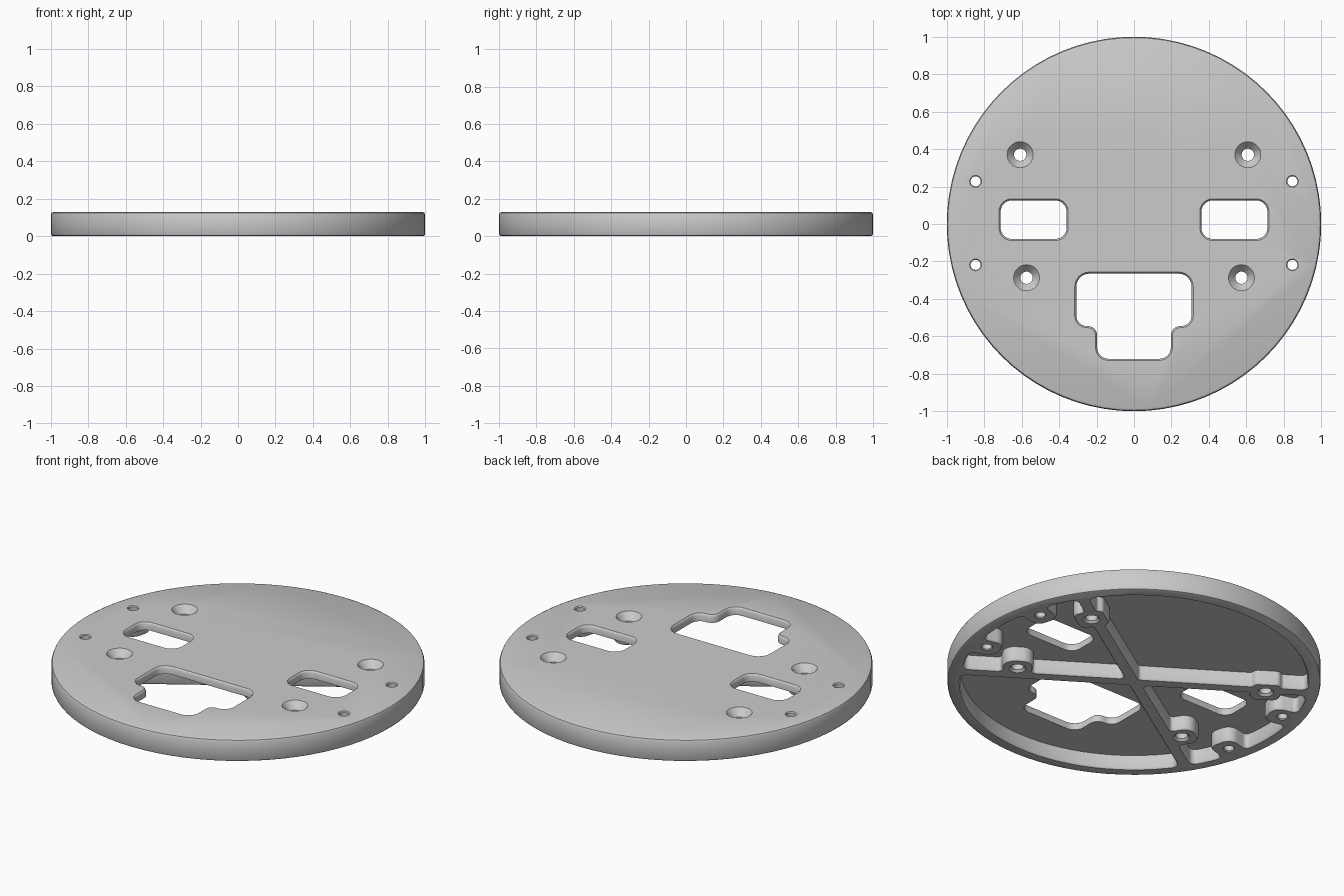
import bpy, bmesh, math
from mathutils import Vector

if "Cube" in bpy.data.objects:
    bpy.data.objects.remove(bpy.data.objects["Cube"])

H, FLOOR, RIM = 0.13, 0.085, 0.93      # plate height, pocket depth, pocket radius
RIB, HALF = math.radians(33), 0.036    # rib direction and half width


def polar(r, deg):
    a = math.radians(deg)
    return (r * math.cos(a), r * math.sin(a))


def circle(cx, cy, r, n):
    return [Vector((cx + r * math.cos(2 * math.pi * i / n), cy + r * math.sin(2 * math.pi * i / n)))
            for i in range(n)]


def rounded(pts, steps=6):
    """Outline from (x, y, corner radius) points."""
    out = []
    for i, (x, y, r) in enumerate(pts):
        p = Vector((x, y))
        a = (Vector(pts[i - 1][:2]) - p).normalized()
        b = (Vector(pts[(i + 1) % len(pts)][:2]) - p).normalized()
        ang = a.angle(b)
        if r == 0 or ang > 3.0:
            out.append(p)
            continue
        c = p + (a + b).normalized() * (r / math.sin(ang / 2))
        t = r / math.tan(ang / 2)
        u, v = p + a * t - c, p + b * t - c
        sweep = u.angle(v)
        for k in range(steps + 1):
            f = k / steps
            out.append(c + (u * math.sin((1 - f) * sweep) + v * math.sin(f * sweep)) / math.sin(sweep))
    return out


def prism(name, outline, layers):
    """Solid from an outline, stacked as (z, outward offset) layers."""
    n = len(outline)
    area = sum(outline[i - 1].x * outline[i].y - outline[i].x * outline[i - 1].y for i in range(n))
    if area < 0:
        outline = outline[::-1]
    normals = []
    for i in range(n):
        d1 = (outline[i] - outline[i - 1]).normalized()
        d2 = (outline[(i + 1) % n] - outline[i]).normalized()
        m = Vector((d1.y + d2.y, -d1.x - d2.x)).normalized()
        normals.append(m / max(0.4, m.dot(Vector((d1.y, -d1.x)))))
    bm = bmesh.new()
    rings = [[bm.verts.new((*(p + m * o), z)) for p, m in zip(outline, normals)] for z, o in layers]
    for lo, hi in zip(rings, rings[1:]):
        for i in range(n):
            j = (i + 1) % n
            bm.faces.new((lo[i], lo[j], hi[j], hi[i]))
    bm.faces.new(rings[0][::-1])
    bm.faces.new(rings[-1])
    mesh = bpy.data.meshes.new(name)
    bm.to_mesh(mesh)
    bm.free()
    ob = bpy.data.objects.new(name, mesh)
    bpy.context.collection.objects.link(ob)
    return ob


def volume(mesh):
    bm = bmesh.new()
    bm.from_mesh(mesh)
    v = bm.calc_volume()
    bm.free()
    return v


def cut(target, cutter):
    """Subtract the cutter, keeping only a sound result."""
    before = volume(target.data)
    for solver in ("EXACT", "MANIFOLD", "FLOAT"):
        mod = target.modifiers.new("cut", "BOOLEAN")
        mod.operation, mod.solver, mod.object = "DIFFERENCE", solver, cutter
        deps = bpy.context.evaluated_depsgraph_get()
        deps.update()
        mesh = bpy.data.meshes.new_from_object(target.evaluated_get(deps))
        target.modifiers.remove(mod)
        if before * 0.5 < volume(mesh) < before - 1e-6:
            target.data = mesh
            return


def along_rib(s, q):
    """Point s along the upper right rib, q to its right-hand side."""
    return (s * math.cos(RIB) + q * math.sin(RIB), s * math.sin(RIB) - q * math.cos(RIB))


def mirror_x(pts):
    return [(-x, y, r) for x, y, r in pts]


# Round plate with softened edges
plate = prism("base_plate", circle(0, 0, 1, 80),
              [(0, -0.012), (0.004, -0.004), (0.012, 0), (H - 0.016, 0), (H - 0.005, -0.005), (H, -0.016)])
cutters = []

POCKET = [(-0.01, 0.016), (0.003, 0.004), (0.01, 0), (FLOOR, 0)]
THROUGH = [(-0.1, 0), (H - 0.012, 0), (H - 0.004, 0.004), (H + 0.01, 0.02)]


# Side pockets, wrapped around screw and pin bosses
def side_half(s, q, r):
    w = 0.083
    pts = [(*along_rib(s - w, HALF), 0.022), (*along_rib(s - w, q), r),
           (*along_rib(s + w, q), r), (*along_rib(s + w, HALF), 0.022),
           (*along_rib(RIM, HALF), 0.035)]
    pts += [(*polar(RIM, a), 0) for a in (27.3, 25.2, 23)]
    pts += [(*polar(RIM, 19.8), 0.025), (*polar(0.795, 20.4), 0.06),
            (*polar(0.795, 9.2), 0.06), (*polar(RIM, 9.8), 0.025)]
    pts += [(*polar(RIM, a), 0) for a in (6.5, 3.5)]
    return pts


upper = side_half(0.713, 0.107, 0.043)
lower = [(x, -y, r) for x, y, r in side_half(0.638, 0.158, 0.065)]
side = [(HALF / math.sin(RIB), 0, 0.02)] + upper + [(RIM, 0, 0)] + lower[::-1]

# Back pocket, with small bumps for the screw bosses
apex = HALF / math.cos(RIB)
back_half = [(*along_rib(0.63, -HALF), 0.02), (*along_rib(0.65, -0.066), 0.03),
             (*along_rib(0.776, -0.066), 0.03), (*along_rib(0.796, -HALF), 0.02),
             (*along_rib(RIM, -HALF), 0.035)]
back_half += [(*polar(RIM, a), 0) for a in range(39, 90, 4)]
back = [(0, apex, 0.02)] + back_half + mirror_x(back_half)[::-1]

# Front pocket, plain sector
front_half = [(*along_rib(RIM, -HALF), 0.035)] + [(*polar(RIM, a), 0) for a in range(39, 90, 4)]
front = [(x, -y, r) for x, y, r in [(0, apex, 0.02)] + front_half + mirror_x(front_half)[::-1]]

for name, pts in (("right_pocket", side), ("left_pocket", mirror_x(side)),
                  ("back_pocket", back), ("front_pocket", front)):
    cutters.append(prism(name, rounded(pts), POCKET))

# Stepped front opening
half = [(0.308, -0.265, 0.07), (0.308, -0.545, 0.055), (0.197, -0.545, 0.05), (0.197, -0.72, 0.06)]
cutters.append(prism("front_opening", rounded(half + mirror_x(half)[::-1]), THROUGH))

for sx in (-1, 1):
    # Side slots
    slot = [(sx * x, y, 0.06) for x, y in ((0.36, -0.08), (0.713, -0.08), (0.713, 0.126), (0.36, 0.126))]
    cutters.append(prism("side_slot", rounded(slot), THROUGH))
    # Countersunk screw holes
    for x, y in ((0.608, 0.37), (0.574, -0.287)):
        cutters.append(prism("screw_hole", circle(sx * x, y, 0.033, 20),
                             [(-0.01, 0.022), (0.01, 0.002), (0.012, 0), (0.088, 0), (H + 0.01, 0.045)]))
    # Pin holes
    for y in (0.228, -0.218):
        cutters.append(prism("pin_hole", circle(sx * 0.846, y, 0.027, 20),
                             [(-0.01, 0.015), (0.005, 0), (H - 0.005, 0), (H + 0.01, 0.015)]))

# Cut everything out of the plate
for c in cutters:
    c.hide_render = True
    cut(plate, c)
for c in cutters:
    bpy.data.objects.remove(c)

bpy.context.view_layer.objects.active = plate
plate.select_set(True)
bpy.ops.object.shade_smooth_by_angle(angle=math.radians(30))
